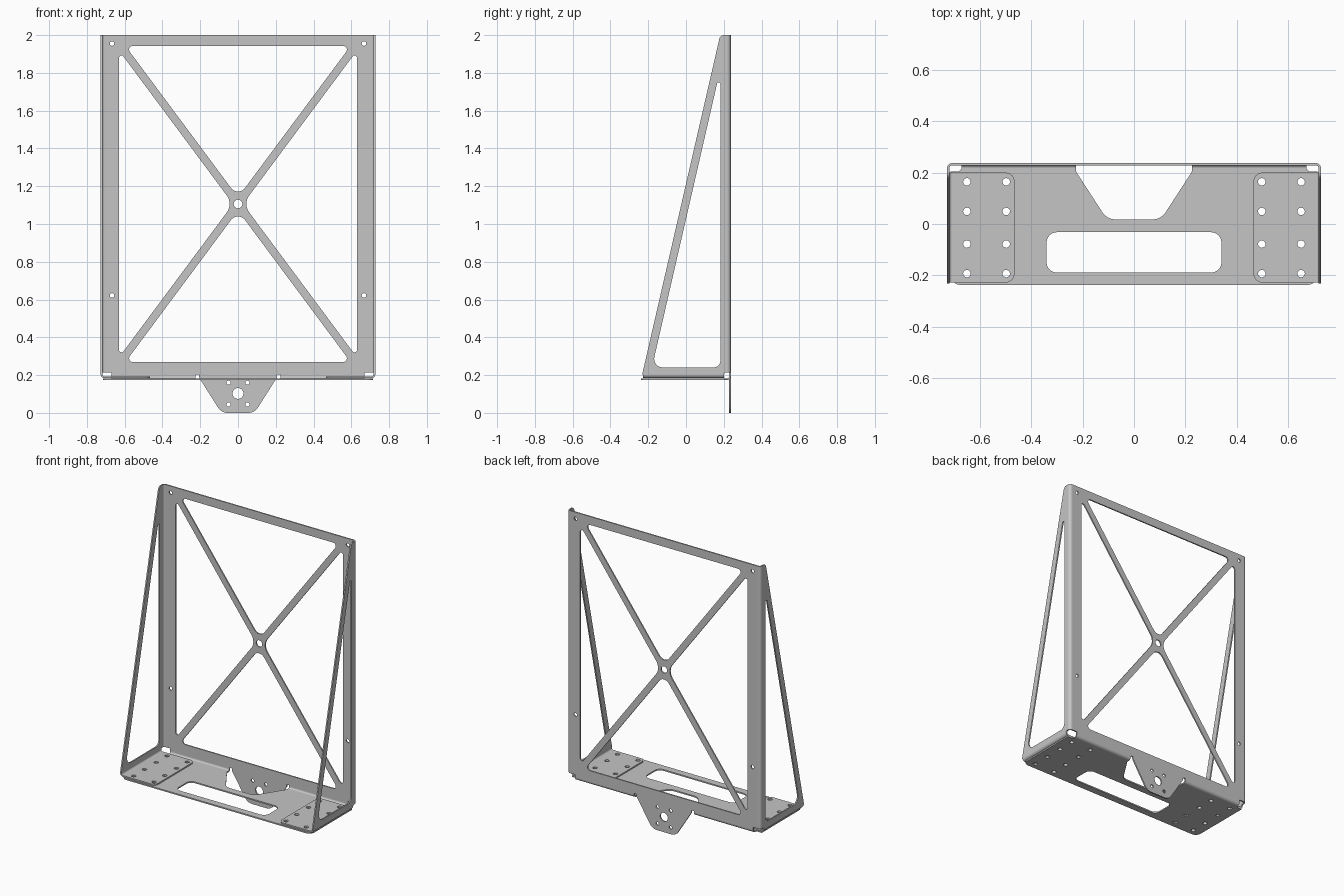
import bpy, bmesh, math
from mathutils import Matrix, Vector

cube = bpy.data.objects.get("Cube")
if cube:
    bpy.data.objects.remove(cube, do_unlink=True)

steel = bpy.data.materials.new("light_grey_steel")
steel.use_nodes = True
grey = (0.56, 0.56, 0.56, 1)
steel.diffuse_color = grey
steel.node_tree.nodes["Principled BSDF"].inputs["Base Color"].default_value = grey

T = 0.009      # sheet thickness
R = 0.02       # outer bend radius
HX, BACK = 0.727, 0.237
PLANES = {     # columns: local x, local y, local normal
    "xy": ((1, 0, 0), (0, 1, 0), (0, 0, 1)),
    "xz": ((1, 0, 0), (0, 0, 1), (0, -1, 0)),
    "yz": ((0, 1, 0), (0, 0, 1), (1, 0, 0)),
}
parts = []


def rounded(corners, steps=8):
    """Polygon from (u, v, radius) corners with filleted radii."""
    out = []
    n = len(corners)
    for i, (u, v, *r) in enumerate(corners):
        p = Vector((u, v))
        if not r:
            out.append(p)
            continue
        a = (Vector(corners[i - 1][:2]) - p).normalized()
        b = (Vector(corners[(i + 1) % n][:2]) - p).normalized()
        half = a.angle(b) / 2
        c = p + (a + b).normalized() * r[0] / math.sin(half)
        start = p + a * r[0] / math.tan(half) - c
        end = p + b * r[0] / math.tan(half) - c
        sweep = math.atan2(start.x * end.y - start.y * end.x, start.dot(end))
        for k in range(steps + 1):
            out.append(c + Matrix.Rotation(sweep * k / steps, 2) @ start)
    return out


def circle(u, v, r, n=20):
    return [Vector((u + r * math.cos(2 * math.pi * k / n),
                    v + r * math.sin(2 * math.pi * k / n))) for k in range(n)]


def quarter(u, v, su, sv, n=8):
    """Quarter-ring section of a sheet bend, opening toward (su, sv)."""
    ang = [math.pi / 2 * k / n for k in range(n + 1)]
    ring = [(R, a) for a in ang] + [(R - T, a) for a in reversed(ang)]
    return [Vector((u + su * r * math.cos(a), v + sv * r * math.sin(a))) for r, a in ring]


def plate(name, loops, plane, lo, hi):
    """Fill an outline with holes and extrude it from lo to hi along the plane's world axis."""
    cu = bpy.data.curves.new(name, "CURVE")
    cu.dimensions = "2D"
    cu.fill_mode = "BOTH"
    cu.extrude = (hi - lo) / 2
    for loop in loops:
        sp = cu.splines.new("POLY")
        sp.points.add(len(loop) - 1)
        for pt, co in zip(sp.points, loop):
            pt.co = (co.x, co.y, 0, 1)
        sp.use_cyclic_u = True
    tmp = bpy.data.objects.new(name + "_outline", cu)
    bpy.context.collection.objects.link(tmp)
    dg = bpy.context.evaluated_depsgraph_get()
    me = bpy.data.meshes.new_from_object(tmp.evaluated_get(dg))
    bpy.data.objects.remove(tmp, do_unlink=True)
    axes = PLANES[plane]
    rot = Matrix([Vector(a) for a in axes]).transposed().to_4x4()
    shift = Vector([abs(c) for c in axes[2]]) * (lo + hi) / 2
    me.transform(Matrix.Translation(shift) @ rot)
    bm = bmesh.new()
    bm.from_mesh(me)
    bmesh.ops.remove_doubles(bm, verts=bm.verts, dist=1e-5)
    bmesh.ops.recalc_face_normals(bm, faces=bm.faces)
    bm.to_mesh(me)
    bm.free()
    me.name = name
    me.materials.clear()
    me.materials.append(steel)
    ob = bpy.data.objects.new(name, me)
    bpy.context.collection.objects.link(ob)
    parts.append(ob)


def mirrored(half):
    """Close a right-hand half outline across u = 0."""
    return half + [(-c[0], *c[1:]) for c in reversed(half)]


SIDES = ((1, "left"), (-1, "right"))
flat_x, flat_y = HX - R, BACK - R
notch_z = 0.213                           # top of the corner reliefs

# Back panel with cross brace and lower tab
back = [rounded(mirrored([
    (flat_x, 2), (flat_x, notch_z), (0.67, notch_z), (0.67, 0.194), (0.225, 0.194),
    (0.225, 0.203), (0.207, 0.203), (0.205, 0.185), (0.088, 0, 0.06)]))]
mid, slope, gap = 1.106, 1.345, 0.035     # brace centre, slope and half height
wx, wz = 0.631, 0.837                     # window half sizes
for s in (1, -1):
    x = (wz - gap) / slope
    back.append(rounded([(0, mid + s * gap, 0.046), (x, mid + s * wz, 0.02),
                         (-x, mid + s * wz, 0.02)]))
    z = (wx - gap / slope) * slope
    back.append(rounded([(s * gap / slope, mid, 0.075), (s * wx, mid + z, 0.014),
                         (s * wx, mid - z, 0.014)]))
    for z in (1.955, 0.622):
        back.append(circle(s * 0.667, z, 0.012))
    for z in (0.16, 0.045):
        back.append(circle(s * 0.05, z, 0.011))
back += [circle(0, mid, 0.023), circle(0, 0.103, 0.029)]
plate("back_panel", back, "xz", BACK - T, BACK)


# Fixing holes shared by base and flanges
def fixings(s):
    return [circle(s * x, y, 0.0145) for x in (0.497, 0.65)
            for y in (0.164, 0.049, -0.078, -0.193)]


# Base plate with rear cutout and slot
base = [rounded(mirrored([
    (0.105, 0.018, 0.06), (0.225, 0.203, 0.015), (0.225, flat_y), (0.67, flat_y),
    (0.68, 0.205), (0.714, 0.205), (0.714, -0.237, 0.04)])),
    rounded([(u, v, 0.04) for u, v in
             ((0.34, -0.032), (0.34, -0.189), (-0.34, -0.189), (-0.34, -0.032))])]
base += fixings(1) + fixings(-1)
base_z = 0.174
plate("base_plate", base, "xy", base_z, base_z + T)

# Side gussets, flanges and bends
flange_z = base_z + T + 0.001
side_z = flange_z + R
for s, side in SIDES:
    outline = rounded([(-0.232, side_z), (0.2, side_z), (0.205, notch_z), (flat_y, notch_z),
                       (flat_y, 2), (0.181, 2, 0.025)])
    window = rounded([(-0.18, 0.241, 0.045), (0.182, 0.241, 0.035), (0.182, 1.82, 0.009)])
    xs = sorted((s * HX, s * (HX - T)))
    plate(side + "_side_gusset", [outline, window], "yz", *xs)
    plate(side + "_corner_bend", [quarter(s * flat_x, flat_y, s, 1)], "xy", notch_z, 2)
    plate(side + "_flange_bend", [quarter(s * flat_x, side_z, s, -1)], "xz", -0.228, 0.2)
    flange = rounded([(s * flat_x, 0.2), (s * 0.465, 0.2, 0.035),
                      (s * 0.465, -0.228, 0.035), (s * flat_x, -0.228)])
    plate(side + "_base_flange", [flange] + fixings(s), "xy", flange_z, flange_z + T)
    xs = sorted((s * 0.225, s * 0.67))
    plate(side + "_base_bend", [quarter(flat_y, base_z + R, 1, -1)], "yz", *xs)

# Smooth bends and hole walls, keep sheet edges sharp
bpy.ops.object.select_all(action="DESELECT")
for ob in parts:
    ob.select_set(True)
bpy.context.view_layer.objects.active = parts[0]
bpy.ops.object.shade_smooth_by_angle(angle=math.radians(35))
